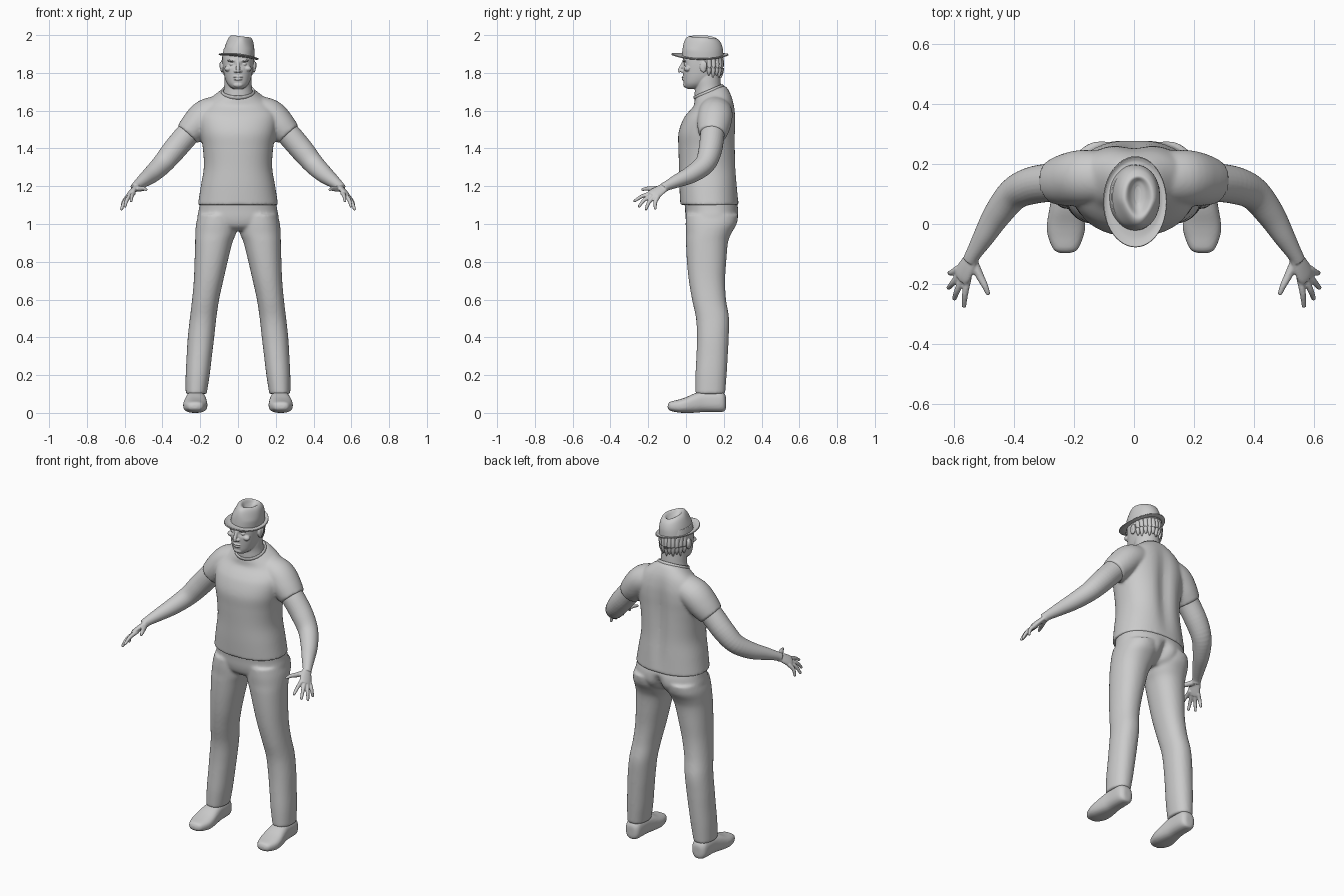
import bpy, bmesh, math
from mathutils import Vector, Matrix

grey = bpy.data.materials.new("plain grey")
grey.diffuse_color = (0.6, 0.6, 0.6, 1)


def spline(rows, n=5):
    """Catmull-Rom resampling of rows of numbers."""
    out = []
    for i in range(len(rows) - 1):
        a, b, c, d = (rows[max(0, min(len(rows) - 1, i + k))] for k in (-1, 0, 1, 2))
        for s in range(n):
            t = s / n
            out.append([q + 0.5 * t * (r - p + t * (2 * p - 5 * q + 4 * r - w + t * (3 * (q - r) + w - p)))
                        for p, q, r, w in zip(a, b, c, d)])
    return out + [list(rows[-1])]


def loft(bm, frames, power=2.0, seg=40, caps=True):
    """Skin superellipse rings given as (centre, half axis u, half axis v)."""
    rings = []
    for c, u, v in frames:
        ring = []
        for i in range(seg):
            a = 2 * math.pi * i / seg
            ca, sa = math.cos(a), math.sin(a)
            x = math.copysign(abs(ca) ** (2 / power), ca)
            y = math.copysign(abs(sa) ** (2 / power), sa)
            ring.append(bm.verts.new(c + u * x + v * y))
        rings.append(ring)
    for r, q in zip(rings, rings[1:]):
        for i in range(seg):
            j = (i + 1) % seg
            bm.faces.new((r[i], r[j], q[j], q[i]))
    if caps:
        bm.faces.new(rings[0][::-1])
        bm.faces.new(rings[-1])


def stack(bm, rows, power=2.0, along_y=False, **kw):
    """Rows: level, x0, x1, other0, other1, tilt."""
    frames = []
    for h, x0, x1, a, b, t in spline([(r + (0,))[:6] for r in rows]):
        if along_y:
            c, v = Vector(((x0 + x1) / 2, h, (a + b) / 2)), Vector((0, 0, (b - a) / 2))
        else:
            c, v = Vector(((x0 + x1) / 2, (a + b) / 2, h)), Vector((0, (b - a) / 2, t * (b - a) / 2))
        frames.append((c, Vector(((x1 - x0) / 2, 0, 0)), v))
    loft(bm, frames, power, **kw)


def tube(bm, rows, flat=1.0, side=(0, 0, 1), seg=20):
    """Rows: x, y, z, radius. flat scales the axis lying towards 'side'."""
    rows = spline(rows)
    pts = [Vector(r[:3]) for r in rows]
    frames = []
    for i, p in enumerate(pts):
        d = (pts[min(i + 1, len(pts) - 1)] - pts[max(i - 1, 0)]).normalized()
        u = d.cross(Vector(side)).normalized()
        frames.append((p, u * rows[i][3], d.cross(u) * rows[i][3] * flat))
    loft(bm, frames, seg=seg)


def ball(bm, pos, rad):
    m = Matrix.Translation(pos) @ Matrix.Diagonal((*rad, 1))
    bmesh.ops.create_uvsphere(bm, u_segments=20, v_segments=12, radius=1, matrix=m)


def finish(bm, name, mirror=False, voxel=0, smooth=0):
    bmesh.ops.recalc_face_normals(bm, faces=bm.faces)
    for f in bm.faces:
        f.smooth = True
    me = bpy.data.meshes.new(name)
    bm.to_mesh(me)
    bm.free()
    me.materials.append(grey)
    ob = bpy.data.objects.new(name, me)
    bpy.context.collection.objects.link(ob)
    if mirror:
        ob.modifiers.new("mirror", "MIRROR").use_mirror_merge = False
    if voxel:
        m = ob.modifiers.new("blend", "REMESH")
        m.mode, m.voxel_size, m.use_smooth_shade = "VOXEL", voxel, True
    if smooth:
        m = ob.modifiers.new("soften", "SMOOTH")
        m.factor, m.iterations = 0.5, smooth
    return ob


def groove(bm, z0, z1, depth, width):
    """Press a vertical furrow into the back."""
    for v in bm.verts:
        if v.co.y > 0.15 and z0 < v.co.z < z1:
            f = math.sin(math.pi * (v.co.z - z0) / (z1 - z0))
            v.co.y -= depth * f * math.exp(-(v.co.x / width) ** 2)


# Shirt: body with short sleeves
bm = bmesh.new()
stack(bm, [(1.10, -.213, .213, -.03, .28), (1.2, -.197, .197, -.035, .275), (1.3, -.181, .181, -.037, .27),
           (1.4, -.186, .186, -.04, .268), (1.48, -.2, .2, -.04, .267), (1.55, -.21, .21, -.017, .267),
           (1.6, -.2, .2, .008, .262, .1), (1.65, -.16, .16, .04, .245, .25),
           (1.69, -.105, .105, .045, .215, .4), (1.703, -.085, .085, .05, .195, .4)], 2.25, seg=64)
groove(bm, 1.1, 1.72, .022, .045)
tube(bm, [(.1, .155, 1.6, .08), (.17, .155, 1.575, .085), (.225, .147, 1.52, .081), (.268, .14, 1.473, .069)], 1.08, (0, 1, 0), 32)
finish(bm, "shirt", True, .008, 6)

# Collar rib
bpy.ops.mesh.primitive_torus_add(major_segments=48, minor_segments=10, major_radius=.084, minor_radius=.007,
                                 location=(0, .12, 1.7), rotation=(.4, 0, 0))
collar = bpy.context.object
collar.name, collar.scale = "collar", (1, .95, 1.5)
collar.data.materials.append(grey)
bpy.ops.object.shade_smooth()

# Trousers: hips and two legs blended
bm = bmesh.new()
stack(bm, [(1.13, -.2, .2, -.01, .262), (1.08, -.207, .207, -.005, .278), (1.03, -.214, .214, -.002, .277),
           (.99, -.19, .19, .01, .25), (.965, -.09, .09, .04, .21)], 2.3, seg=64)
groove(bm, .93, 1.09, .04, .025)
stack(bm, [(1.05, .005, .21, .0, .277), (1.0, .003, .222, -.002, .268), (.95, .01, .226, .0, .24), (.9, .03, .227, .0, .222),
           (.8, .055, .23, .005, .213), (.7, .078, .234, .015, .207), (.6, .1, .243, .032, .212),
           (.5, .115, .255, .053, .228), (.4, .126, .266, .058, .226), (.3, .138, .272, .055, .221),
           (.2, .15, .277, .05, .215), (.1, .166, .277, .05, .207)], 2.2)
finish(bm, "trousers", True, .008, 6)

# Shoes
bm = bmesh.new()
stack(bm, [(-.097, .215, .245, .025, .04), (-.085, .188, .268, .012, .058), (-.04, .168, .287, .002, .07),
           (0, .162, .29, 0, .083), (.05, .166, .282, .001, .105), (.1, .171, .274, .005, .118),
           (.18, .175, .27, .005, .118), (.205, .187, .257, .01, .1), (.212, .205, .24, .03, .08)], 2.6, True)
finish(bm, "shoes", True, .006, 3)

# Arms with hands
bm = bmesh.new()
tube(bm, [(.2, .15, 1.54, .065), (.265, .14, 1.477, .064), (.34, .128, 1.39, .062), (.4, .1, 1.318, .055), (.455, .032, 1.265, .047),
          (.5, -.042, 1.23, .036), (.535, -.1, 1.203, .026), (.545, -.12, 1.19, .026)], seg=28)
# palm
tube(bm, [(.53, -.095, 1.205, .022), (.55, -.13, 1.184, .031), (.568, -.165, 1.16, .037), (.576, -.18, 1.148, .034)],
     .45, (.6, .1, .75))
# fingers, index to little
for base, mid, tip in (((.552, -.175, 1.165), (.562, -.23, 1.148), (.566, -.272, 1.122)),
                       ((.567, -.175, 1.155), (.588, -.22, 1.128), (.598, -.248, 1.094)),
                       ((.578, -.165, 1.147), (.602, -.195, 1.117), (.617, -.212, 1.079)),
                       ((.584, -.148, 1.145), (.606, -.162, 1.117), (.614, -.163, 1.083))):
    tube(bm, [(*base, .0125), (*mid, .0105), (*tip, .008)], seg=12)
    ball(bm, tip, (.008, .008, .008))
# thumb
tube(bm, [(.538, -.12, 1.188, .016), (.515, -.17, 1.186, .014), (.497, -.205, 1.187, .011), (.487, -.23, 1.183, .008)], seg=12)
ball(bm, (.487, -.23, 1.183), (.008, .008, .008))
finish(bm, "arms", True, .004, 3)

# Head and neck with face features
bm = bmesh.new()
stack(bm, [(1.716, -.025, .025, .005, .06), (1.726, -.042, .042, -.006, .1), (1.745, -.058, .058, -.012, .13),
           (1.775, -.07, .07, -.015, .165), (1.81, -.077, .077, -.017, .185), (1.85, -.081, .081, -.018, .19),
           (1.89, -.082, .082, -.013, .19), (1.93, -.075, .075, .0, .18)], 2.25, seg=64)
for v in bm.verts:  # eye sockets
    if v.co.y < .05:
        v.co.y += .012 * math.exp(-((abs(v.co.x) - .033) / .017) ** 2 - ((v.co.z - 1.846) / .013) ** 2)
stack(bm, [(1.6, -.09, .09, .05, .21), (1.67, -.082, .082, .046, .2), (1.72, -.074, .074, .046, .187),
           (1.76, -.072, .072, .04, .183), (1.8, -.07, .07, .04, .18)])
tube(bm, [(0, -.012, 1.86, .008), (0, -.021, 1.84, .009), (0, -.032, 1.815, .011), (0, -.028, 1.806, .01)], seg=14)
ball(bm, (0, -.015, 1.778), (.026, .009, .005))
ball(bm, (0, -.014, 1.766), (.023, .009, .006))
ball(bm, (0, -.003, 1.737), (.026, .012, .014))
for s in (-1, 1):
    ball(bm, (s * .013, -.018, 1.809), (.009, .012, .008))
    ball(bm, (s * .033, -.001, 1.846), (.013, .01, .008))
    ball(bm, (s * .034, -.01, 1.865), (.024, .009, .006))
    ball(bm, (s * .052, .008, 1.822), (.02, .018, .015))
    ball(bm, (s * .086, .092, 1.833), (.009, .019, .031))
    ball(bm, (s * .091, .102, 1.84), (.008, .009, .02))
finish(bm, "head", False, .003, 2)

# Hair tufts around the back of the head
bm = bmesh.new()
for i in range(-5, 6):
    a = i * .24
    x, y = .079 * math.sin(a), .085 + .103 * math.cos(a)
    tube(bm, [(x * .95, y - .005, 1.89, .013), (x, y, 1.85, .014), (x, y, 1.81, .012),
              (x * .96, y - .002, 1.775 + .012 * (i % 2), .003)], seg=10)
finish(bm, "hair")

# Hat: dented crown and curled brim, worn slightly tipped
tip = Matrix.Translation((.004, 0, 1.89)) @ Matrix.Rotation(.12, 4, "Y") @ Matrix.Translation((0, 0, -1.89))
bm = bmesh.new()
stack(bm, [(1.885, -.083, .083, -.022, .198), (1.92, -.08, .08, -.019, .196), (1.955, -.073, .073, -.013, .19),
           (1.98, -.064, .064, -.003, .18), (1.993, -.052, .052, .012, .165), (1.992, -.04, .04, .028, .155),
           (1.975, -.024, .024, .05, .142), (1.965, -.01, .01, .07, .125)], 2.1, seg=48)
for v in bm.verts:  # front pinch and falling back
    k = max(0, (v.co.z - 1.93) / .06)
    if v.co.y < .08:
        v.co.x *= 1 - .35 * k * min(1, (.08 - v.co.y) / .08)
    else:
        v.co.z -= .016 * k * ((v.co.y - .08) / .1) ** 2
bm.transform(tip)
finish(bm, "hat_crown")
bm = bmesh.new()
stack(bm, [(1.892, -.078, .078, -.017, .193), (1.889, -.093, .093, -.048, .21), (1.893, -.106, .106, -.077, .224)],
      seg=48, caps=False)
for v in bm.verts:
    v.co.z += .012 * ((v.co.y - .08) / .15) ** 2 - .006
bm.transform(tip)
brim = finish(bm, "hat_brim")
m = brim.modifiers.new("thickness", "SOLIDIFY")
m.thickness, m.offset = .006, 0
